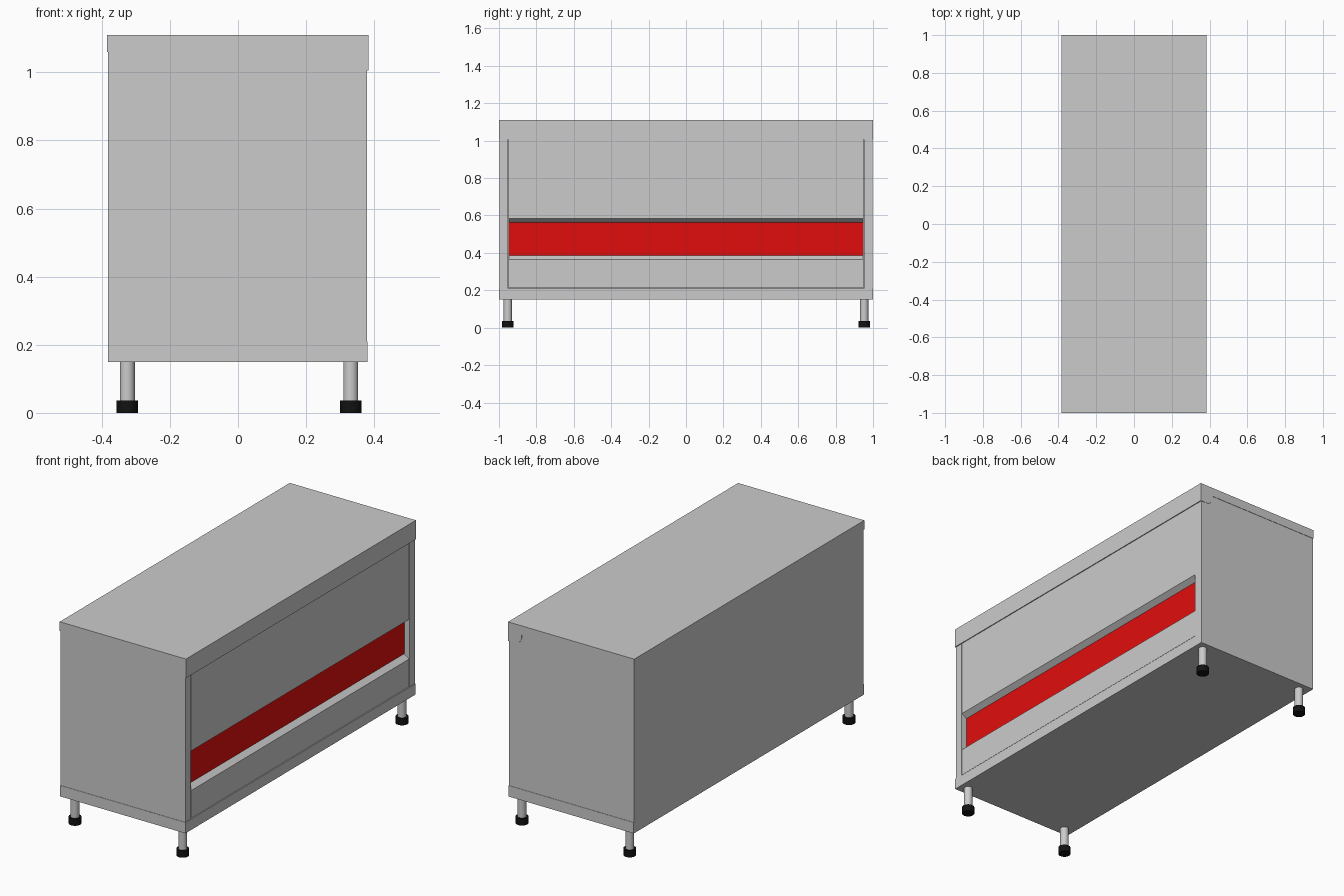
import bpy, bmesh, math

if "Cube" in bpy.data.objects:
    bpy.data.objects.remove(bpy.data.objects["Cube"])


def material(name, colour):
    m = bpy.data.materials.new(name)
    m.diffuse_color = (*colour, 1)
    m.use_nodes = True
    m.node_tree.nodes["Principled BSDF"].inputs["Base Color"].default_value = m.diffuse_color
    return m


RED = material("red", (0.75, 0.004, 0.004))
BLACK = material("black", (0.006, 0.006, 0.006))


def mesh_object(name, verts, faces, mat=None):
    bm = bmesh.new()
    vs = [bm.verts.new(v) for v in verts]
    for f in faces:
        bm.faces.new([vs[i] for i in f])
    bmesh.ops.recalc_face_normals(bm, faces=bm.faces)
    me = bpy.data.meshes.new(name)
    bm.to_mesh(me)
    bm.free()
    ob = bpy.data.objects.new(name, me)
    bpy.context.collection.objects.link(ob)
    if mat:
        me.materials.append(mat)
    return ob


def box(name, x, y, z, mat=None):
    verts = [(a, b, c) for a in x for b in y for c in z]
    faces = [(0, 1, 3, 2), (4, 6, 7, 5), (0, 4, 5, 1),
             (2, 3, 7, 6), (0, 2, 6, 4), (1, 5, 7, 3)]
    return mesh_object(name, verts, faces, mat)


def cylinder(name, x, y, z0, z1, r, mat=None):
    bpy.ops.mesh.primitive_cylinder_add(vertices=32, radius=r, depth=z1 - z0,
                                        location=(x, y, (z0 + z1) / 2))
    ob = bpy.context.object
    ob.name = name
    if mat:
        ob.data.materials.append(mat)
    bpy.ops.object.shade_smooth_by_angle(angle=math.radians(40))
    return ob


# Cabinet carcass and base plinth
box("carcass", (-0.382, 0.345), (-0.998, 0.998), (0.21, 1.06))
box("base", (-0.382, 0.38), (-1.0, 1.0), (0.15, 0.21))

# Worktop with the deeper apron along the open side
box("worktop", (-0.385, 0.383), (-1.0, 1.0), (1.06, 1.11))
box("apron", (0.34, 0.383), (-0.997, 0.997), (1.005, 1.06))

# Curved end gussets of the apron
arc = [(0.345 - 0.045 * math.cos(t), 1.05 - 0.045 * math.sin(t))
       for t in [i * math.pi / 16 for i in range(9)]]
profile = [(0.383, 1.06), (0.30, 1.06)] + arc + [(0.383, 1.005)]
n = len(profile)
for side, s in (("front", -1), ("back", 1)):
    verts = [(x, s * y, z) for y in (0.99, 1.0) for x, z in profile]
    faces = [tuple(range(n)), tuple(range(n, 2 * n))]
    faces += [(i, (i + 1) % n, (i + 1) % n + n, i + n) for i in range(n)]
    mesh_object(side + "_apron_gusset", verts, faces)

    # Corner posts either side of the service panel
    box(side + "_post", (0.34, 0.378), sorted((s * 0.952, s * 0.998)), (0.21, 1.008))


# Service panel: a sheet with a window whose top and bottom edges slope inwards
def ring(x, y, z0, z1):
    return [(x, -y, z0), (x, y, z0), (x, y, z1), (x, -y, z1)]


rings = (ring(0.345, 0.949, 0.213, 1.03) + ring(0.378, 0.949, 0.213, 1.03)
         + ring(0.378, 0.947, 0.365, 0.583) + ring(0.348, 0.947, 0.387, 0.562))
faces = [(4 * k + i, 4 * k + (i + 1) % 4, 4 * k + 4 + (i + 1) % 4, 4 * k + 4 + i)
         for k in range(3) for i in range(4)]
mesh_object("service_panel", rings, faces)

# Red display strip in the window
box("red_strip", (0.343, 0.349), (-0.947, 0.947), (0.387, 0.562), RED)

# Legs with black feet
for xs, xn in ((-0.325, "left"), (0.331, "right")):
    for ys, yn in ((-0.953, "front"), (0.953, "back")):
        cylinder(f"{yn}_{xn}_leg", xs, ys, 0.03, 0.155, 0.022)
        cylinder(f"{yn}_{xn}_foot", xs, ys, 0.0, 0.037, 0.032, BLACK)
